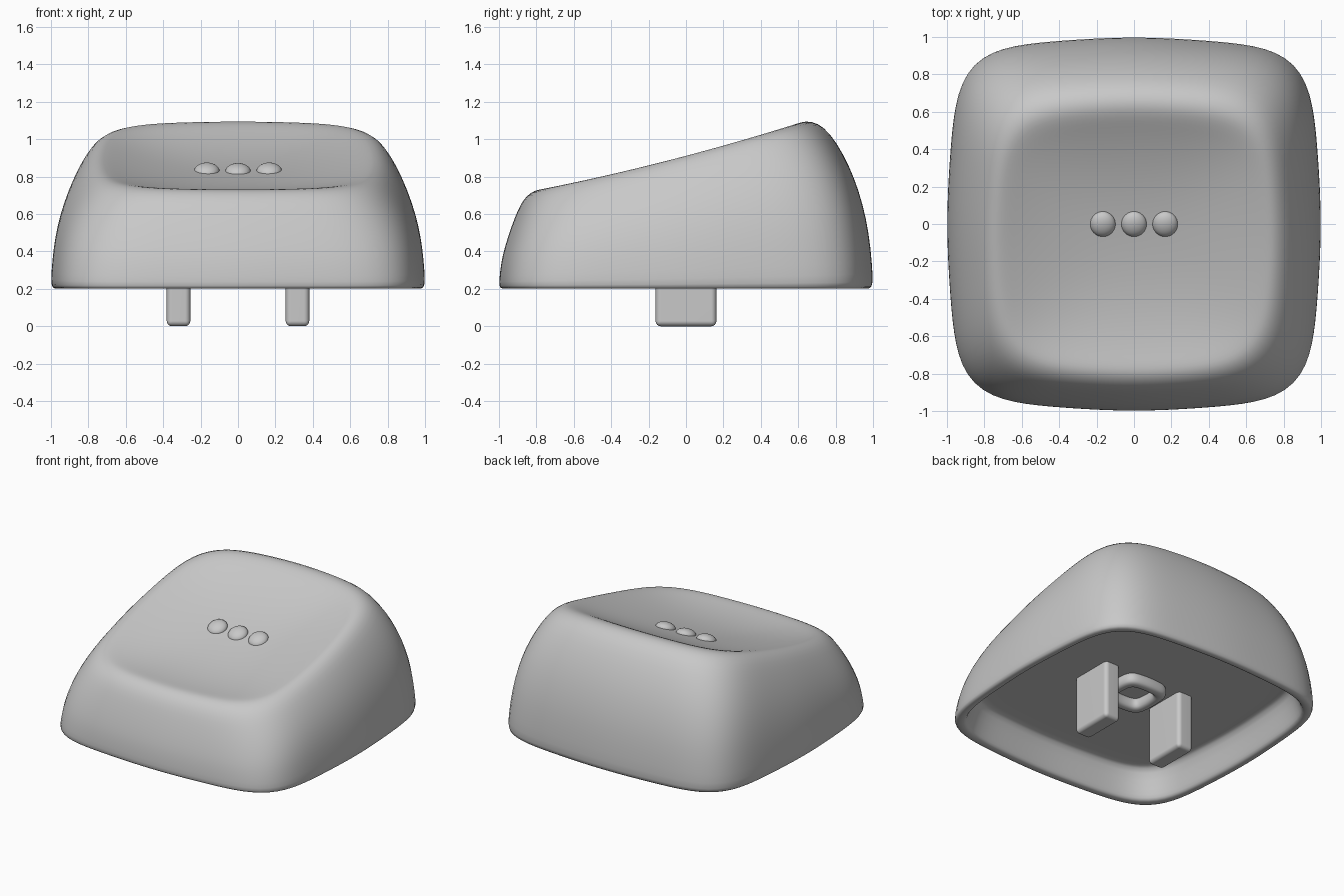
import bpy, bmesh, math

if "Cube" in bpy.data.objects:
    bpy.data.objects.remove(bpy.data.objects["Cube"], do_unlink=True)

grey = bpy.data.materials.new("plain grey")
grey.use_nodes = True
COLOUR = (0.58, 0.58, 0.58, 1)
grey.diffuse_color = COLOUR
grey.node_tree.nodes["Principled BSDF"].inputs["Base Color"].default_value = COLOUR
SEGMENTS = 64


def finish(bm, name, location=(0, 0, 0), subdiv=0, bevel=0):
    bmesh.ops.recalc_face_normals(bm, faces=bm.faces)
    mesh = bpy.data.meshes.new(name)
    bm.to_mesh(mesh)
    bm.free()
    obj = bpy.data.objects.new(name, mesh)
    obj.location = location
    bpy.context.collection.objects.link(obj)
    mesh.materials.append(grey)
    mesh.polygons.foreach_set("use_smooth", [True] * len(mesh.polygons))
    if bevel:
        mod = obj.modifiers.new("rounded edges", "BEVEL")
        mod.width, mod.segments = bevel, 4
        obj.modifiers.new("even shading", "WEIGHTED_NORMAL")
    if subdiv:
        mod = obj.modifiers.new("smooth", "SUBSURF")
        mod.levels = mod.render_levels = subdiv


def rounded_square(half_x, front, back, power, height):
    """Superellipse loop with gently bowed sides; height gives z at a given y."""
    points = []
    for i in range(SEGMENTS):
        a = 2 * math.pi * i / SEGMENTS
        c, s = math.cos(a), math.sin(a)
        r = (abs(c) ** power + abs(s) ** power) ** (-1 / power)
        r *= 1 - 0.035 * math.sin(2 * a) ** 2
        y = (front + back) / 2 + r * s * (back - front) / 2
        points.append((half_x * r * c, y, height(y)))
    return points


def loft(bm, loops, closed=False):
    rings = [[bm.verts.new(p) for p in loop] for loop in loops]
    pairs = list(zip(rings, rings[1:]))
    if closed:
        pairs.append((rings[-1], rings[0]))
    for a, b in pairs:
        for i in range(SEGMENTS):
            j = (i + 1) % SEGMENTS
            bm.faces.new((a[i], a[j], b[j], b[i]))
    return rings


def fan(bm, ring, point):
    centre = bm.verts.new(point)
    for i in range(SEGMENTS):
        bm.faces.new((ring[i], ring[(i + 1) % SEGMENTS], centre))


# Cap: hollow underside, curved walls, sloping rim and dished top
BASE, CEILING, DISH = 0.2, 0.42, 0.085


def slope(y):
    return 0.915 + 0.266 * y + 0.043 * y * y


loops = []
for half, z in [(0.3, CEILING), (0.8, CEILING), (0.86, CEILING), (0.885, 0.4),
                (0.92, 0.26), (0.932, 0.215), (0.945, BASE), (0.985, BASE)]:
    loops.append(rounded_square(half, -half, half, 6, lambda y: z))

# Each wall loop: fraction of full height, half width, front y, back y
walls = [(0.02, 1.0, -1.0, 1.0), (0.13, 0.998, -0.997, 0.995),
         (0.3, 0.987, -0.987, 0.977), (0.45, 0.968, -0.968, 0.945),
         (0.6, 0.938, -0.944, 0.9), (0.75, 0.893, -0.915, 0.838),
         (0.88, 0.84, -0.885, 0.77), (0.96, 0.795, -0.85, 0.705),
         (0.995, 0.75, -0.81, 0.64), (0.995, 0.715, -0.775, 0.59)]
for f, half, front, back in walls:
    loops.append(rounded_square(half, front, back, 6 - 1.4 * f,
                                lambda y: BASE + f * (slope(y) - BASE)))
MID = -0.0925
for r in (0.94, 0.86, 0.74, 0.6, 0.45, 0.3, 0.15):
    loops.append(rounded_square(0.715 * r, MID - 0.6825 * r, MID + 0.6825 * r,
                                2 + 2.6 * r,
                                lambda y: slope(y) - DISH * (1 - r ** 2.5)))
bm = bmesh.new()
rings = loft(bm, loops)
fan(bm, rings[0], (0, 0, CEILING))
fan(bm, rings[-1], (0, MID, slope(MID) - DISH))
finish(bm, "key_cap", subdiv=1)

# Three raised touch bumps
for name, x in (("right", -0.167), ("middle", 0), ("left", 0.167)):
    bm = bmesh.new()
    bmesh.ops.create_uvsphere(bm, u_segments=32, v_segments=16, radius=0.068)
    for v in bm.verts:
        v.co.z = v.co.z * 0.62 + 0.24 * v.co.y
    finish(bm, name + "_bump", (x, 0, 0.827 + 0.1 * x * x))

# Two mounting legs
for name, x in (("right", -0.318), ("left", 0.318)):
    bm = bmesh.new()
    bmesh.ops.create_cube(bm, size=1)
    bmesh.ops.scale(bm, vec=(0.126, 0.325, 0.46), verts=bm.verts)
    finish(bm, name + "_leg", (x, 0, 0.23), bevel=0.028)

# Small rounded ring between the legs
bm = bmesh.new()
profile = [(0.105, 0.44), (0.105, 0.365), (0.118, 0.345), (0.145, 0.338),
           (0.172, 0.345), (0.185, 0.365), (0.185, 0.44)]
loft(bm, [rounded_square(h, -h, h, 5, lambda y: z) for h, z in profile], closed=True)
finish(bm, "centre_ring", subdiv=1)
